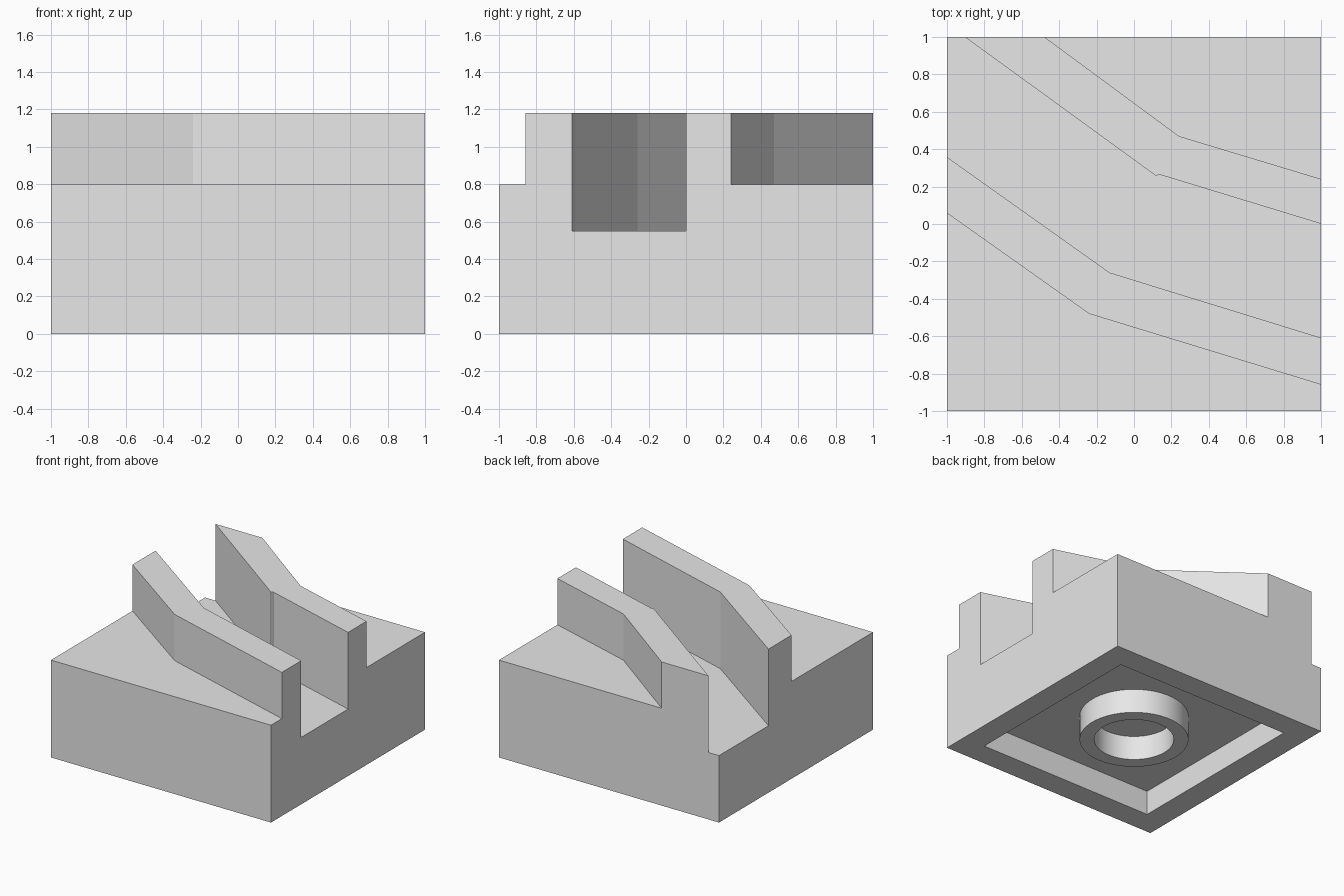
import bpy, bmesh
from math import tau, radians
from mathutils import Vector

cube = bpy.data.objects.get("Cube")
if cube:
    bpy.data.objects.remove(cube, do_unlink=True)

grey = bpy.data.materials.new("plain_grey")
grey.use_nodes = True
colour = (0.8, 0.8, 0.8, 1)
grey.diffuse_color = colour
grey.node_tree.nodes["Principled BSDF"].inputs["Base Color"].default_value = colour


def add_object(name, bm):
    bmesh.ops.recalc_face_normals(bm, faces=bm.faces)
    mesh = bpy.data.meshes.new(name)
    bm.to_mesh(mesh)
    bm.free()
    mesh.materials.append(grey)
    ob = bpy.data.objects.new(name, mesh)
    bpy.context.collection.objects.link(ob)
    return ob


def prism(name, outline, low, high):
    """Extrude a plan outline between two heights."""
    bm = bmesh.new()
    face = bm.faces.new([bm.verts.new((x, y, low)) for x, y in outline])
    moved = bmesh.ops.extrude_face_region(bm, geom=[face])["geom"]
    bmesh.ops.translate(bm, vec=(0, 0, high - low),
                        verts=[v for v in moved if isinstance(v, bmesh.types.BMVert)])
    return add_object(name, bm)


def square(half):
    return [(-half, -half), (half, -half), (half, half), (-half, half)]


def shade(ob, angle):
    bpy.ops.object.select_all(action="DESELECT")
    ob.select_set(True)
    bpy.context.view_layer.objects.active = ob
    bpy.ops.object.shade_smooth_by_angle(angle=radians(angle))


# Block with the full wall height
body = prism("channel_block", square(1), 0, 1.18)

# Bent edges of the two walls, run past the block so the cuts are clean
front_outer = [(-1.2, 0.2), (-0.24, -0.48), (1.2, -0.92)]
front_inner = [(-1.2, 0.5), (-0.13, -0.26), (1.2, -0.67)]
back_inner = [(1.2, -0.06), (0.134, 0.265), (0.118, 0.257), (-1.18, 1.2)]
back_outer = [(1.2, 0.18), (0.24, 0.47), (-0.75, 1.2)]

cutters = [
    prism("front_ledge_cutter", front_outer + [(1.2, -1.2), (-1.2, -1.2)], 0.8, 1.4),
    prism("back_ledge_cutter", back_outer + [(1.2, 1.2)], 0.8, 1.4),
    prism("channel_cutter", front_inner + back_inner + [(-1.2, 1.2)], 0.55, 1.4),
    prism("underside_cutter", square(0.8), -0.1, 0.2),
]
for cutter in cutters:
    cutter.hide_render = True
    mod = body.modifiers.new(cutter.name, "BOOLEAN")
    mod.operation = "DIFFERENCE"
    mod.solver = "EXACT"
    mod.object = cutter
    bpy.context.view_layer.objects.active = body
    bpy.ops.object.modifier_apply(modifier=mod.name)
    bpy.data.objects.remove(cutter, do_unlink=True)
shade(body, 10)

# Round socket under the block
bm = bmesh.new()
profile = [bm.verts.new(p) for p in
           [(0.3, 0, 0), (0.41, 0, 0), (0.41, 0, 0.205), (0.3, 0, 0.205)]]
edges = [bm.edges.new((profile[i], profile[(i + 1) % 4])) for i in range(4)]
bmesh.ops.spin(bm, geom=profile + edges, cent=Vector(), axis=(0, 0, 1),
               angle=tau, steps=64, use_duplicate=False)
bmesh.ops.remove_doubles(bm, verts=bm.verts, dist=0.0001)
socket = add_object("socket_ring", bm)
shade(socket, 30)
